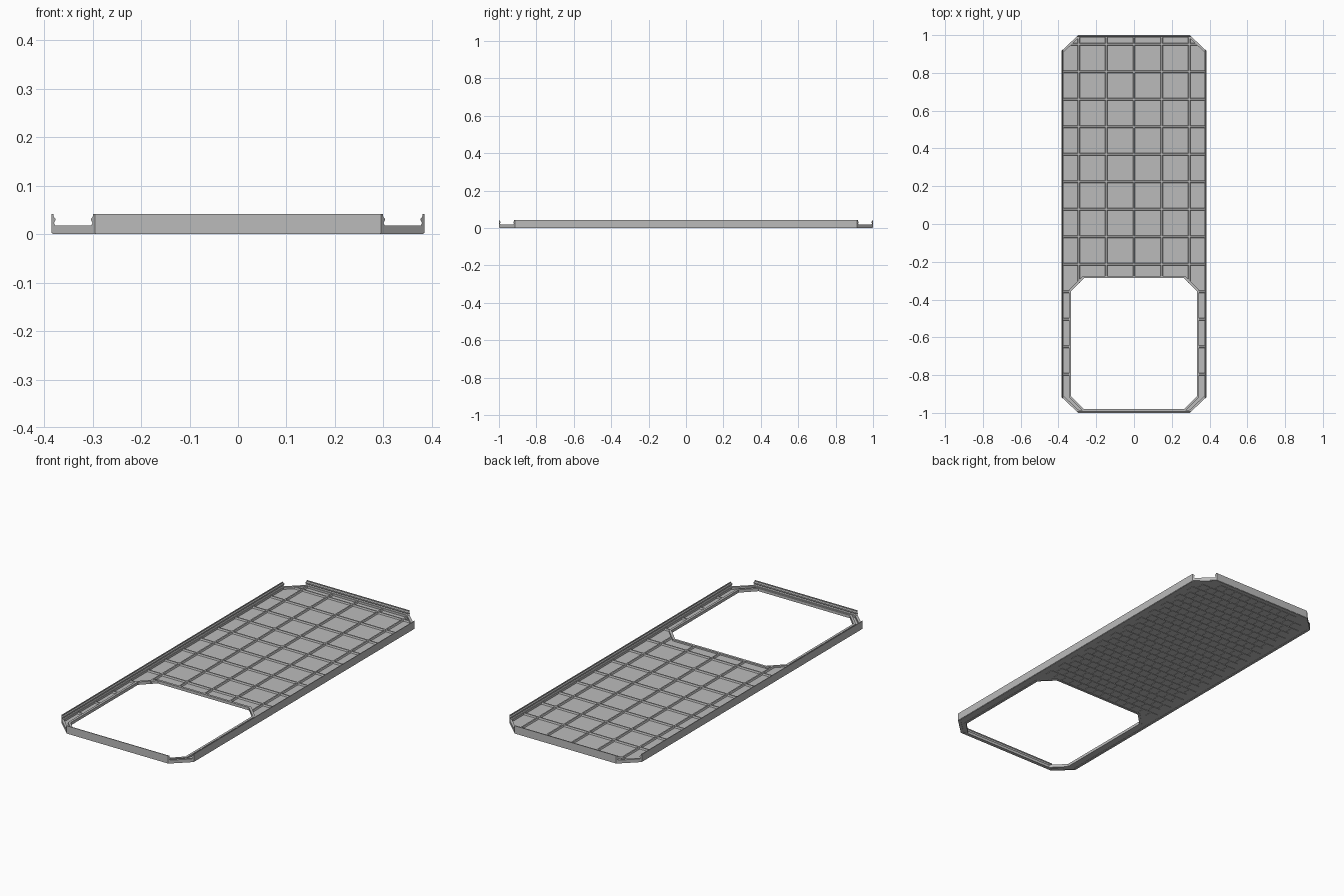
import bpy, bmesh
from mathutils import Matrix

cube = bpy.data.objects.get("Cube")
if cube:
    bpy.data.objects.remove(cube, do_unlink=True)

grey = bpy.data.materials.new("plain grey")
grey.use_nodes = True
COLOUR = (0.5, 0.5, 0.5, 1)
grey.diffuse_color = COLOUR
grey.node_tree.nodes["Principled BSDF"].inputs["Base Color"].default_value = COLOUR

HX, HY, TOP = 0.385, 1.0, 0.042
OPEN = (0.333, -0.98, -0.287)          # opening half width, front, back


def finish(name, bm):
    bmesh.ops.recalc_face_normals(bm, faces=bm.faces)
    mesh = bpy.data.meshes.new(name)
    bm.to_mesh(mesh)
    bm.free()
    mesh.materials.append(grey)
    obj = bpy.data.objects.new(name, mesh)
    bpy.context.collection.objects.link(obj)


def octagon(hx, y0, y1, cx, cy):
    return [(hx, y0 + cy), (hx, y1 - cy), (hx - cx, y1), (cx - hx, y1),
            (-hx, y1 - cy), (-hx, y0 + cy), (cx - hx, y0), (hx - cx, y0)]


def outline(d):
    c = 0.586 * d
    return octagon(HX - d, d - HY, HY - d, 0.09 - c, 0.085 - c)


def opening(d):
    hx, y0, y1 = OPEN
    c = 0.068 + 0.586 * d
    return octagon(hx + d, y0 - d, y1 + d, c, c)


def ring(name, outer, inner, z0, z1, taper=0):
    """Flat frame between two octagons; taper narrows its top."""
    bm = bmesh.new()
    loops = [[bm.verts.new((x, y, z)) for x, y in pts]
             for pts, z in ((outer, z0), (outer, z1), (inner, z1), (inner, z0))]
    for a, b in zip(loops, loops[1:] + loops[:1]):
        for i in range(8):
            j = (i + 1) % 8
            bm.faces.new((a[i], a[j], b[j], b[i]))
    finish(name, bm)


def add_rib(bm, a, b, z0, z1, base=0.007, crest=0.0035):
    """Ridge with sloping sides from a to b."""
    along_x = a[1] == b[1]
    ends = []
    for x, y in (a, b):
        section = []
        for w, z in ((-base, z0), (base, z0), (crest, z1), (-crest, z1)):
            section.append(bm.verts.new((x, y + w, z) if along_x else (x + w, y, z)))
        ends.append(section)
    bm.faces.new(ends[0])
    bm.faces.new(ends[1])
    for i in range(4):
        j = (i + 1) % 4
        bm.faces.new((ends[0][i], ends[0][j], ends[1][j], ends[1][i]))


# Floor plate with its opening and the edge borders below it
ring("floor", outline(0), opening(0), 0.002, 0.007)
ring("outer_border", outline(0.002), outline(0.014), 0, 0.002)
ring("opening_border", opening(0.012), opening(0), 0, 0.002)

# Low wall round the whole edge, and raised rim round the opening
ring("low_wall", outline(0), outline(0.012), 0.002, 0.018)
ring("opening_rim", opening(0.012), opening(0), 0.002, 0.015)

# Snap walls on the straight edges, ends cut on the corner slope
LIP = [(0, 0.016), (0, TOP), (0.004, TOP), (0.004, 0.037), (0.008, 0.032),
       (0.008, 0.028), (0.005, 0.023), (0.008, 0.018), (0.008, 0.016)]


def snap_wall(name, offset, half, turn):
    bm = bmesh.new()
    ends = [[bm.verts.new((s * (half + d), d - offset, z)) for d, z in LIP]
            for s in (-1, 1)]
    for e in ends:
        bm.faces.new(e)
    n = len(LIP)
    for i in range(n):
        j = (i + 1) % n
        bm.faces.new((ends[0][i], ends[0][j], ends[1][j], ends[1][i]))
    bm.transform(Matrix.Rotation(turn * 1.5707963, 4, "Z"))
    finish(name, bm)


snap_wall("front_wall", HY, 0.295, 0)
snap_wall("left_wall", HX, 0.915, 1)
snap_wall("back_wall", HY, 0.295, 2)
snap_wall("right_wall", HX, 0.915, 3)

# Stiffening grid on the floor
STEP = 0.1455
bm = bmesh.new()
rib_x = [i * 0.1465 for i in range(-2, 3)]
rib_y = [0.951 - i * STEP for i in range(13)]
for x in rib_x:
    start = -0.312 if abs(x) > 0.2 else -0.28
    add_rib(bm, (x, start), (x, 0.99), 0.006, 0.015)
for y in rib_y:
    reach = min(HX - 0.01, HX + 0.9 - y)
    if y > OPEN[2]:
        add_rib(bm, (-reach, y), (reach, y), 0.006, 0.015)
    else:
        for s in (-1, 1):
            add_rib(bm, (s * 0.338, y), (s * reach, y), 0.006, 0.015)
finish("rib_grid", bm)

# Small flares where ribs cross
bm = bmesh.new()
for x in rib_x:
    for y in rib_y:
        if y > OPEN[2]:
            bmesh.ops.create_cone(bm, cap_ends=True, segments=4, radius1=0.013,
                                  radius2=0.009, depth=0.009,
                                  matrix=Matrix.Translation((x, y, 0.0105)))
finish("rib_crossings", bm)

# Grip tiles under the floor, laid like bricks
bm = bmesh.new()
PITCH = 0.05
for row in range(-20, 21):
    for col in range(-8, 9):
        x = (col + 0.5 * (row % 2)) * PITCH
        y = row * PITCH
        ax, ay = abs(x) + 0.023, abs(y) + 0.023
        inside = ax < 0.373 and ay < 0.987 and ax + ay < 1.265
        if inside and y - 0.023 > OPEN[2] + 0.012:
            place = Matrix.Translation((x, y, 0.0012)) @ Matrix.Diagonal((0.046, 0.046, 0.0024, 1))
            bmesh.ops.create_cube(bm, size=1, matrix=place)
finish("grip_tiles", bm)
